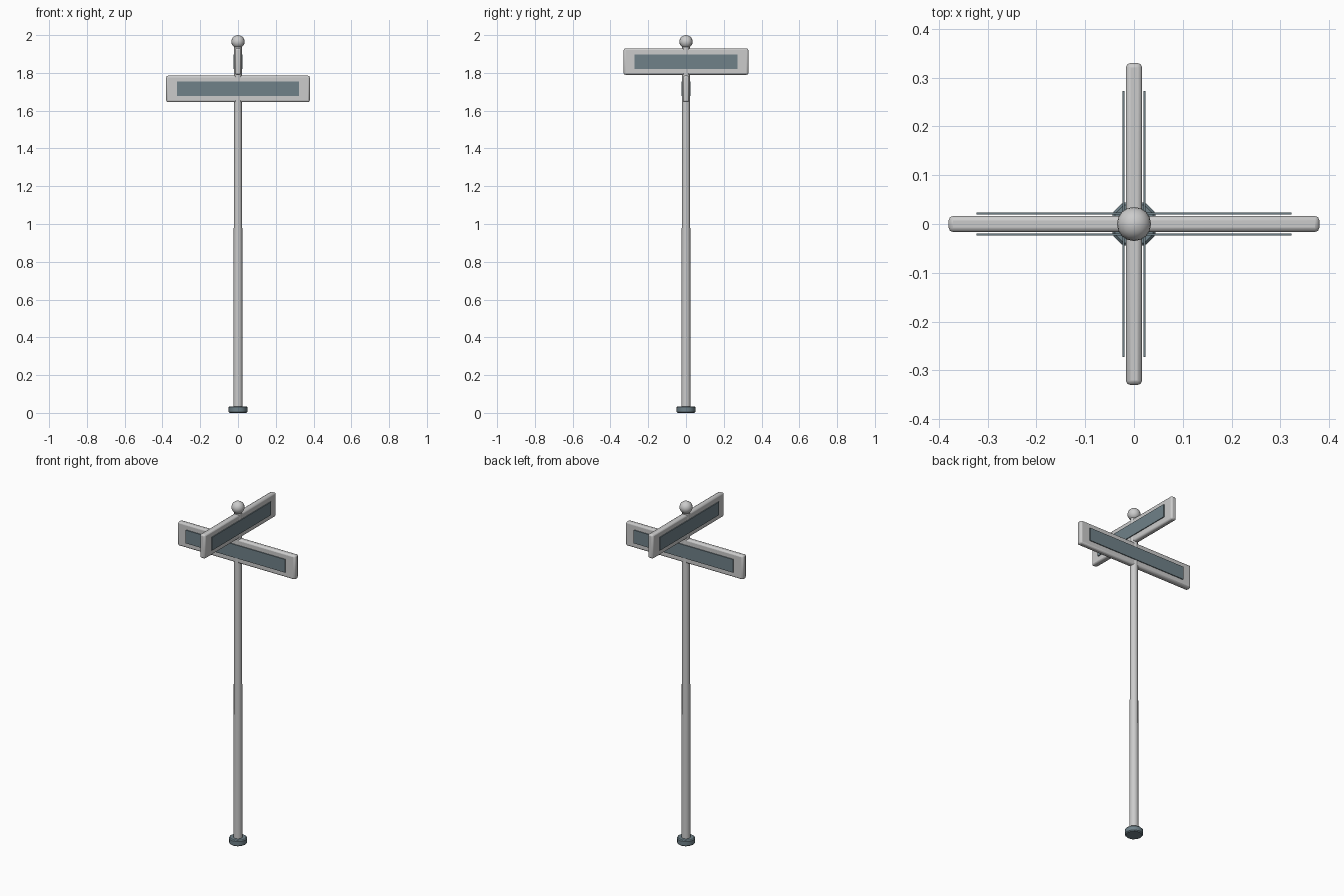
import bpy, math

if "Cube" in bpy.data.objects:
    bpy.data.objects.remove(bpy.data.objects["Cube"])

slate = bpy.data.materials.new("slate")
slate.diffuse_color = (0.16, 0.22, 0.25, 1)
slate.use_nodes = True
slate.node_tree.nodes["Principled BSDF"].inputs["Base Color"].default_value = slate.diffuse_color

def finish(o, name, bevel=0, segments=2, mat=None):
    o.name = name
    if bevel:
        m = o.modifiers.new("bevel", 'BEVEL')
        m.width, m.segments = bevel, segments
    if mat:
        o.data.materials.append(mat)
    bpy.ops.object.shade_smooth_by_angle(angle=math.radians(35))
    return o

def box(name, size, loc, turn, **kw):
    bpy.ops.mesh.primitive_cube_add(size=1, location=loc, rotation=(0, 0, turn))
    o = bpy.context.object
    o.scale = size
    bpy.ops.object.transform_apply(location=False, rotation=True, scale=True)
    return finish(o, name, **kw)

# base foot
bpy.ops.mesh.primitive_cylinder_add(vertices=12, radius=0.049, depth=0.035, location=(0, 0, 0.0175))
finish(bpy.context.object, "base_foot", bevel=0.005, segments=1, mat=slate)

# tapered pole
bpy.ops.mesh.primitive_cone_add(vertices=12, radius1=0.025, radius2=0.02, depth=1.92, location=(0, 0, 0.98))
finish(bpy.context.object, "pole")

# ball finial
bpy.ops.mesh.primitive_uv_sphere_add(segments=16, ring_count=10, radius=0.035, location=(0, 0, 1.965))
finish(bpy.context.object, "ball_finial")

# two crossed sign blades, each with a thin panel on both faces
for name, length, z, turn in (("lower", 0.76, 1.715, 0), ("upper", 0.66, 1.86, math.pi / 2)):
    box(name + "_sign", (length, 0.033, 0.14), (0, 0, z), turn, bevel=0.009)
    for i, side in enumerate((-1, 1)):
        d = side * 0.0215
        loc = (-d * math.sin(turn), d * math.cos(turn), z)
        box(f"{name}_panel_{i + 1}", (length - 0.115, 0.005, 0.077), loc, turn, mat=slate)
